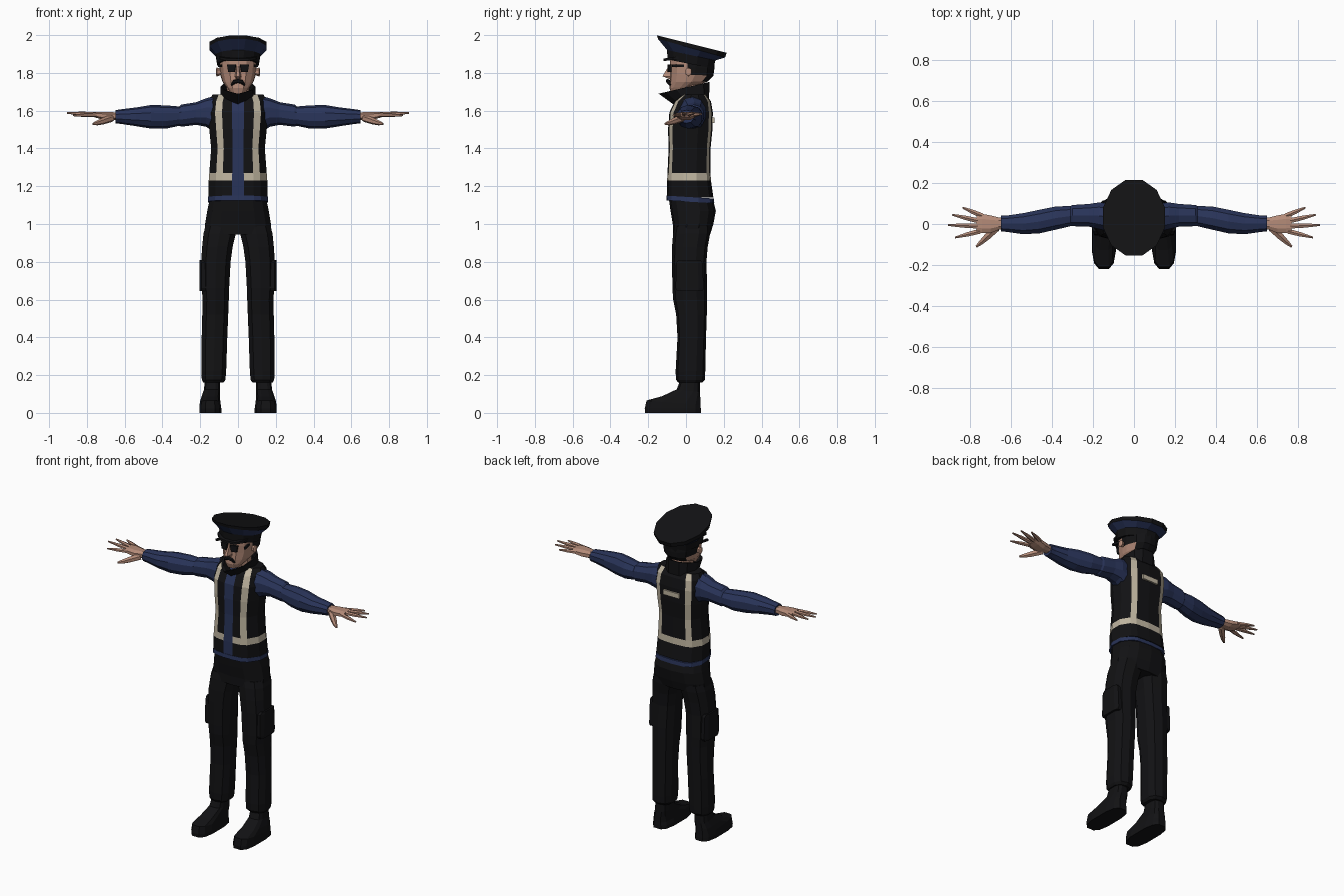
import bpy, bmesh
from math import cos, sin, pi
from mathutils import Vector, Matrix


def material(name, rgb):
    m = bpy.data.materials.new(name)
    m.diffuse_color = (*rgb, 1)
    return m


BLACK = material("black_cloth", (0.006, 0.006, 0.007))
BLUE = material("navy_shirt", (0.022, 0.034, 0.10))
BEIGE = material("reflective_beige", (0.52, 0.46, 0.35))
SKIN = material("skin", (0.46, 0.26, 0.19))
MATS = [BLACK, BLUE, BEIGE, SKIN]


def sgnpow(v, e):
    return (abs(v) ** e) * (1 if v >= 0 else -1)


def section(n, square=1.0):
    """Unit cross-section; square < 1 makes it boxier."""
    return [(sgnpow(cos(2 * pi * (i + .5) / n), square),
             sgnpow(sin(2 * pi * (i + .5) / n), square)) for i in range(n)]


def both_halves(half):
    """Close a right-hand half section by mirroring it in x."""
    return half + [(-x, y) for x, y in half[-2:0:-1]]


def level(sec, x0, x1, yf, yb, zf, zb=None):
    """Ring lying roughly level, tilted from front height to back height."""
    zb = zf if zb is None else zb
    return [((x0 + x1) / 2 + (x1 - x0) / 2 * u, (yf + yb) / 2 + (yb - yf) / 2 * v,
             (zf + zb) / 2 + (zb - zf) / 2 * v) for u, v in sec]


def upright(sec, x, y0, y1, z0, z1):
    """Ring facing along x."""
    return [(x, (y0 + y1) / 2 + (y1 - y0) / 2 * u, (z0 + z1) / 2 + (z1 - z0) / 2 * v)
            for u, v in sec]


def loft(name, rings, mat, pick=None, side=1, caps=True):
    bm = bmesh.new()
    vs = [[bm.verts.new((p[0] * side, p[1], p[2])) for p in r] for r in rings]
    n = len(rings[0])
    for r in range(len(rings) - 1):
        for c in range(n):
            d = (c + 1) % n
            f = bm.faces.new((vs[r][c], vs[r][d], vs[r + 1][d], vs[r + 1][c]))
            f.material_index = MATS.index(pick(r, c) if pick else mat)
    if caps:
        for ring in (vs[0], vs[-1]):
            bm.faces.new(ring).material_index = MATS.index(mat)
    bmesh.ops.recalc_face_normals(bm, faces=bm.faces)
    me = bpy.data.meshes.new(name)
    bm.to_mesh(me)
    bm.free()
    for m in MATS:
        me.materials.append(m)
    ob = bpy.data.objects.new(name, me)
    bpy.context.collection.objects.link(ob)
    return ob


def rod(name, path, mat, side=1, flat=1.0, n=6):
    """Tapered limb through (point, radius) pairs; flat squashes it in z."""
    rings = []
    for i, (p, r) in enumerate(path):
        a, b = Vector(path[max(i - 1, 0)][0]), Vector(path[min(i + 1, len(path) - 1)][0])
        q = (b - a).to_track_quat('Z', 'Y')
        ring = []
        for u, v in section(n):
            o = q @ Vector((u * r, v * r, 0))
            ring.append((p[0] + o.x, p[1] + o.y, p[2] + o.z * flat))
        rings.append(ring)
    return loft(name, rings, mat, side=side)


def box(name, centre, size, mat, side=1, turn=0, taper=1.0):
    rot = Matrix.Rotation(turn, 3, 'Z')
    rings = []
    for z, k in ((-.5, taper), (.5, 1)):
        ring = []
        for u, v in ((-.5, -.5), (.5, -.5), (.5, .5), (-.5, .5)):
            ring.append(Vector(centre) + rot @ Vector((u * size[0] * k, v * size[1], z * size[2])))
        rings.append(ring)
    return loft(name, rings, mat, side=side)


# Vest: columns and rows carry the shirt opening and reflective stripes
VEST = both_halves([(0, -1), (.2, -1), (.53, -.95), (.76, -.8), (1, -.25), (1, .35),
                    (.78, .82), (.56, .95), (0, 1)])


def vest_colour(r, c):
    c = min(c, 15 - c)
    if c == 0:
        return BLUE
    return BEIGE if r == 1 or (c in (2, 6) and r > 0) else BLACK


loft("vest", [level(VEST, -w, w, f, b, z) for z, w, f, b in (
    (1.14, .157, -.10, .145), (1.23, .155, -.10, .132), (1.27, .152, -.098, .13),
    (1.40, .142, -.092, .13), (1.50, .152, -.095, .14), (1.59, .160, -.088, .142),
    (1.65, .152, -.06, .132), (1.685, .135, -.015, .105))], BLACK, vest_colour)
box("back_stripe", (0, .142, 1.55), (.11, .016, .03), BEIGE)

# Shirt hem below the vest
loft("shirt_hem", [level(VEST, -w, w, f, b, zf, zb) for w, f, b, zf, zb in (
    (.160, -.104, .150, 1.125, 1.11), (.158, -.102, .147, 1.15, 1.135))], BLUE)

# Raised collar, open at the top with an inner wall
COLLAR = both_halves([(0, -1), (.45, -.72), (.85, -.3), (1, .2), (.8, .75), (.4, 1), (0, 1)])
loft("collar", [level(COLLAR, -w, w, f, b, zf, zb) for w, f, b, zf, zb in (
    (.095, -.055, .122, 1.625, 1.665), (.092, -.145, .125, 1.69, 1.752),
    (.082, -.125, .115, 1.69, 1.75), (.07, -.04, .10, 1.65, 1.68))], BLACK)

# Neck and head, with hair on the back columns
loft("neck", [level(section(10), -w, w, -.03, .09, z) for w, z in ((.06, 1.64), (.065, 1.78))], SKIN)
HEAD = both_halves([(0, -1), (.45, -.95), (.8, -.68), (.97, -.2), (1, .15), (.8, .7), (.4, .95), (0, 1)])
loft("head", [level(HEAD, -w, w, f, b, zf, zb) for w, f, b, zf, zb in (
    (.038, -.078, -.01, 1.69, 1.70), (.062, -.088, .06, 1.72, 1.73),
    (.082, -.086, .115, 1.75, 1.755), (.094, -.084, .145, 1.795, 1.785),
    (.099, -.086, .15, 1.84, 1.82), (.10, -.085, .15, 1.90, 1.88))], SKIN,
    lambda r, c: BLACK if r >= 3 and min(c, 13 - c) >= 3 or r == 2 and min(c, 13 - c) >= 5 else SKIN)
loft("nose", [[(-w, -.075, z), (w, -.075, z), (w * .5, y, z), (-w * .5, y, z)] for w, y, z in (
    (.016, -.09, 1.768), (.019, -.124, 1.782), (.012, -.108, 1.81), (.009, -.09, 1.84))], SKIN)
rod("moustache", [((-.036, -.083, 1.735), .005), ((-.02, -.092, 1.752), .011), ((0, -.096, 1.758), .011),
                  ((.02, -.092, 1.752), .011), ((.036, -.083, 1.735), .005)], BLACK)

# Peaked cap: dark band, blue flare, dark tilted top
CAP = section(12)
loft("cap", [level(CAP, -w, w, f, b, zf, zb) for w, f, b, zf, zb in (
    (.114, -.102, .15, 1.872, 1.822), (.122, -.105, .16, 1.922, 1.865),
    (.155, -.155, .213, 1.982, 1.88), (.156, -.16, .222, 2.0, 1.905))], BLACK,
    lambda r, c: BLUE if r == 1 else BLACK)
VISOR = [(1, .6), (.95, 0), (.55, -.8), (0, -1), (-.55, -.8), (-.95, 0), (-1, .6)]
loft("cap_visor", [level(VISOR, -.10, .10, -.118, -.02, z, z + .015) for z in (1.862, 1.876)], BLACK)

# Hips
loft("trouser_hips", [level(section(14, .8), -w, w, f, b, z) for z, w, f, b in (
    (.945, .182, -.068, .128), (1.0, .178, -.07, .145), (1.07, .166, -.082, .158),
    (1.13, .153, -.09, .143))], BLACK)

for tag, s in (("left", 1), ("right", -1)):
    # Face details
    box(tag + "_sunglass_lens", (.034, -.087, 1.825), (.048, .014, .04), BLACK, s, .18, .7)
    box(tag + "_sunglass_arm", (.088, -.025, 1.838), (.012, .10, .012), BLACK, s, -.25 + .5)
    loft(tag + "_ear", [upright(section(6), x, -.002 - k, .028 + k, 1.785 - k, 1.825 + k)
                        for x, k in ((.088, -.005), (.112, .004), (.116, -.004))], SKIN, side=s)

    # Trouser leg
    loft(tag + "_trouser_leg", [level(section(10, .8), a, b, f, k, z) for z, a, b, f, k in (
        (.16, .075, .185, -.04, .085), (.175, .064, .194, -.053, .10), (.22, .060, .197, -.055, .102),
        (.40, .054, .195, -.045, .106), (.52, .049, .192, -.052, .11), (.60, .046, .19, -.068, .112),
        (.66, .044, .195, -.072, .112), (.80, .036, .198, -.074, .108), (.88, .025, .193, -.074, .115),
        (.95, .008, .186, -.068, .128), (.99, .0, .175, -.06, .13))], BLACK, side=s)
    loft(tag + "_cargo_pocket", [level(section(8, .5), a, .205, f, b, z) for z, a, f, b in (
        (.645, .15, -.05, .09), (.66, .14, -.058, .097), (.795, .14, -.055, .09), (.81, .16, -.04, .08))],
        BLACK, side=s)

    # Boot
    loft(tag + "_boot", [level(section(12, .65), a, b, f, k, zf, zb) for a, b, f, k, zf, zb in (
        (.087, .206, -.22, .082, 0, 0), (.087, .206, -.222, .082, .022, .022),
        (.092, .203, -.212, .08, .066, .04), (.095, .195, -.13, .078, .088, .075),
        (.094, .182, -.05, .076, .125, .11), (.095, .175, -.03, .075, .18, .18))], BLACK, side=s)

    # Sleeve
    loft(tag + "_sleeve", [upright(section(10, .9), *r) for r in (
        (.10, -.02, .10, 1.49, 1.675), (.135, -.035, .105, 1.495, 1.675), (.17, -.028, .108, 1.515, 1.665),
        (.22, -.015, .10, 1.525, 1.645), (.30, -.013, .095, 1.515, 1.632), (.31, -.013, .09, 1.52, 1.622),
        (.38, -.03, .088, 1.505, 1.628), (.46, -.048, .072, 1.505, 1.63), (.54, -.052, .055, 1.518, 1.617),
        (.62, -.04, .043, 1.53, 1.607), (.648, -.038, .042, 1.533, 1.603))], BLUE, side=s)

    # Hand
    loft(tag + "_palm", [upright(section(8, .8), *r) for r in (
        (.63, -.028, .03, 1.548, 1.592), (.66, -.03, .034, 1.55, 1.593), (.70, -.047, .045, 1.548, 1.595),
        (.74, -.048, .052, 1.558, 1.595), (.768, -.042, .05, 1.567, 1.592))], SKIN, side=s)
    for finger, base, tip in (("index_finger", (.75, -.035, 1.578), (.872, -.066, 1.575)),
                              ("middle_finger", (.76, -.01, 1.581), (.905, -.005, 1.588)),
                              ("ring_finger", (.76, .016, 1.581), (.885, .045, 1.588)),
                              ("little_finger", (.74, .04, 1.578), (.835, .08, 1.582))):
        mid = [(p + q) / 2 for p, q in zip(base, tip)]
        rod(f"{tag}_{finger}", [(base, .014), (mid, .012), (tip, .005)], SKIN, s, .85)
    rod(tag + "_thumb", [((.67, -.02, 1.56), .02), ((.715, -.062, 1.545), .018),
                         ((.745, -.09, 1.535), .013), ((.768, -.11, 1.53), .006)], SKIN, s)
